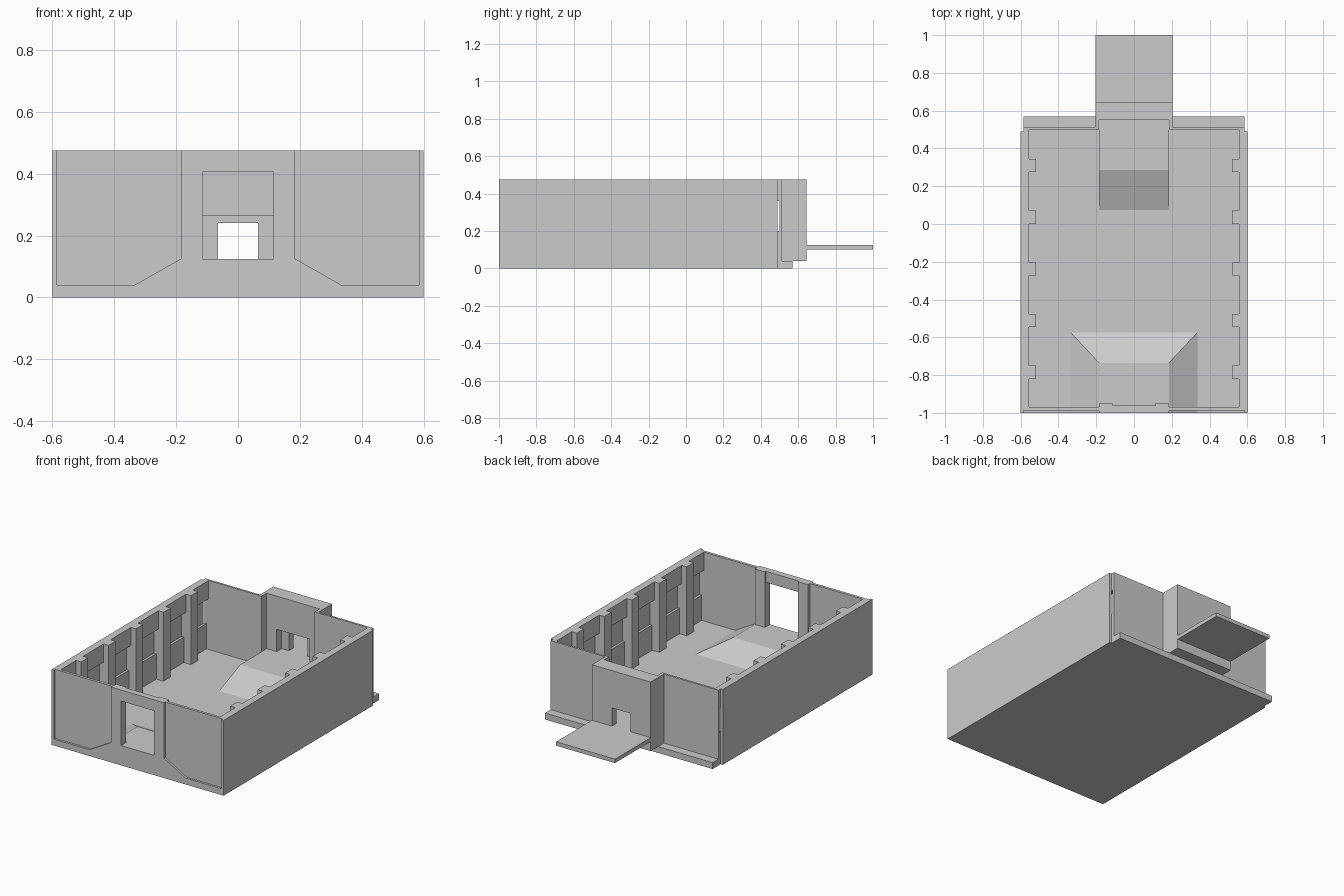
import bpy, bmesh

if "Cube" in bpy.data.objects:
    bpy.data.objects.remove(bpy.data.objects["Cube"])


def make(name, verts, faces):
    mesh = bpy.data.meshes.new(name)
    mesh.from_pydata(verts, [], faces)
    bm = bmesh.new()
    bm.from_mesh(mesh)
    bmesh.ops.recalc_face_normals(bm, faces=bm.faces)
    bm.to_mesh(mesh)
    bm.free()
    ob = bpy.data.objects.new(name, mesh)
    bpy.context.collection.objects.link(ob)
    return ob


HEX = [(0, 1, 2, 3), (4, 5, 6, 7), (0, 1, 5, 4), (1, 2, 6, 5), (2, 3, 7, 6), (3, 0, 4, 7)]


def block(name, bottom, top, z0, z1):
    """Six-sided solid between two rectangles (x0, x1, y0, y1)."""
    verts = []
    for (x0, x1, y0, y1), z in ((bottom, z0), (top, z1)):
        verts += [(x0, y0, z), (x1, y0, z), (x1, y1, z), (x0, y1, z)]
    return make(name, verts, HEX)


def box(name, x0, x1, y0, y1, z0, z1):
    r = (x0, x1, y0, y1)
    return block(name, r, r, z0, z1)


def pair(name, x0, x1, y0, y1, z0, z1):
    box(name + "_right", x0, x1, y0, y1, z0, z1)
    box(name + "_left", -x1, -x0, y0, y1, z0, z1)


FLOOR, DECK, TOP = 0.04, 0.125, 0.475

# Floor slab and back ledge
box("floor", -0.6, 0.6, -1, 0.49, 0, FLOOR)
box("back_ledge", -0.585, 0.585, 0.49, 0.57, 0, FLOOR)

# Side walls with headers and lower panels
pair("side_wall", 0.585, 0.6, -1, 0.49, FLOOR, TOP)
pair("wall_header", 0.555, 0.585, -0.97, 0.5, 0.36, TOP)
pair("wall_dado", 0.57, 0.585, -0.97, 0.5, FLOOR, 0.2)

# Pilasters along the side walls
for i in range(5):
    y = -0.82 + i * 0.2735
    pair(f"pilaster_{i + 1}", 0.52, 0.585, y, y + 0.07, FLOOR, TOP)

# Front wall panels and door frame
pair("front_panel", 0.185, 0.585, -0.987, -0.97, FLOOR, TOP)
pair("door_post", 0.115, 0.185, -1, -0.95, DECK, TOP)
box("door_lintel", -0.115, 0.115, -1, -0.96, 0.405, TOP)

# Front ramp, sloping on three sides
block("front_ramp", (-0.335, 0.335, -1, -0.575), (-0.185, 0.185, -1, -0.735), FLOOR, DECK)

# Back wall
pair("back_wall", 0.185, 0.585, 0.5, 0.513, FLOOR, TOP)

# Back ramp up to the gate
block("back_ramp", (-0.185, 0.185, 0.075, 0.643), (-0.185, 0.185, 0.285, 0.643), FLOOR, DECK)

# Gatehouse: sides, niche and small doorway
pair("gate_side", 0.185, 0.205, 0.5, 0.645, FLOOR, TOP)
pair("niche_side", 0.115, 0.185, 0.55, 0.645, DECK, TOP)
box("niche_header", -0.115, 0.115, 0.55, 0.645, 0.265, TOP)
pair("gate_post", 0.065, 0.115, 0.6, 0.645, DECK, 0.265)
box("gate_lintel", -0.065, 0.065, 0.6, 0.645, 0.24, 0.265)
box("gate_sill", -0.185, 0.185, 0.643, 0.645, FLOOR, DECK)

# Outer platform
box("platform", -0.205, 0.205, 0.645, 1, 0.1, DECK)
